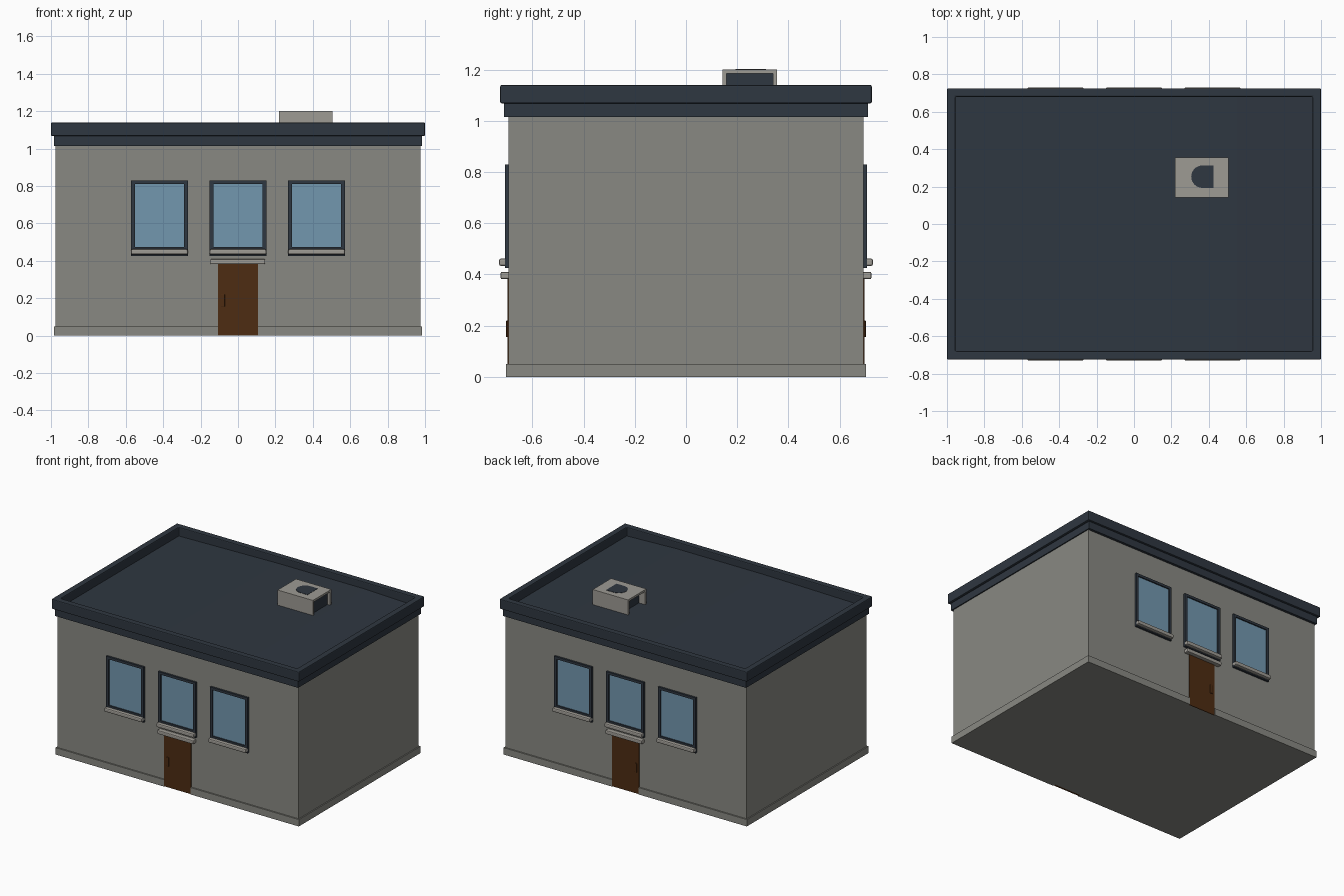
import bpy, bmesh, math

cube = bpy.data.objects.get("Cube")
if cube:
    bpy.data.objects.remove(cube, do_unlink=True)


def material(name, r, g, b):
    m = bpy.data.materials.new(name)
    m.use_nodes = True
    m.diffuse_color = (r, g, b, 1)
    bsdf = next(n for n in m.node_tree.nodes if n.type == 'BSDF_PRINCIPLED')
    bsdf.inputs["Base Color"].default_value = (r, g, b, 1)
    bsdf.inputs["Roughness"].default_value = 0.8
    return m


WALL = material("warm_grey_wall", 0.25, 0.25, 0.225)
TRIM = material("pale_grey_trim", 0.34, 0.325, 0.295)
SLATE = material("dark_slate", 0.028, 0.038, 0.052)
GLASS = material("blue_glass", 0.17, 0.31, 0.43)
WOOD = material("brown_wood", 0.075, 0.025, 0.006)


def finish(name, bm, mat, bevel=0):
    bmesh.ops.recalc_face_normals(bm, faces=bm.faces)
    mesh = bpy.data.meshes.new(name)
    bm.to_mesh(mesh)
    bm.free()
    mesh.materials.append(mat)
    obj = bpy.data.objects.new(name, mesh)
    bpy.context.collection.objects.link(obj)
    if bevel:
        mod = obj.modifiers.new("soft_edges", 'BEVEL')
        mod.width = bevel
        mod.segments = 2
    return obj


def box(name, xs, ys, zs, mat, bevel=0):
    bm = bmesh.new()
    bmesh.ops.create_cube(bm, size=1)
    for v in bm.verts:
        for i, (lo, hi) in enumerate((xs, ys, zs)):
            v.co[i] = hi if v.co[i] > 0 else lo
    return finish(name, bm, mat, bevel)


def prism(name, outline, axis, lo, hi, mat):
    """Extrude a 2D outline along the given axis (1 = y, 2 = z)."""
    bm = bmesh.new()
    place = (lambda p: (p[0], lo, p[1])) if axis == 1 else (lambda p: (p[0], p[1], lo))
    face = bm.faces.new([bm.verts.new(place(p)) for p in outline])
    new = bmesh.ops.extrude_face_region(bm, geom=[face])["geom"]
    for v in new:
        if isinstance(v, bmesh.types.BMVert):
            v.co[axis] = hi
    return finish(name, bm, mat)


def ring(name, x, y, inner_x, inner_y, zs, mat, bevel=0):
    """Rectangular hollow band around the building."""
    bm = bmesh.new()
    corners = [(-1, -1), (1, -1), (1, 1), (-1, 1)]
    loops = []
    for z in zs:
        for a, b in ((x, y), (inner_x, inner_y)):
            loops.append([bm.verts.new((sx * a, sy * b, z)) for sx, sy in corners])
    low_out, low_in, top_out, top_in = loops
    for a, b in ((low_out, top_out), (top_out, top_in), (top_in, low_in), (low_in, low_out)):
        for i in range(4):
            j = (i + 1) % 4
            bm.faces.new((a[i], a[j], b[j], b[i]))
    return finish(name, bm, mat, bevel)


# Main body
WX, WY = 0.975, 0.692
box("walls", (-WX, WX), (-WY, WY), (0, 1.03), WALL)

# Stepped cornice and roof with a shallow crown
ring("lower_cornice", 0.983, 0.71, 0.95, 0.67, (1.015, 1.075), SLATE)
ring("parapet", 1.0, 0.725, 0.955, 0.68, (1.068, 1.14), SLATE, 0.006)
roof_profile = [(-0.97, 1.02), (0.97, 1.02), (0.97, 1.075), (0.55, 1.09), (-0.15, 1.09), (-0.97, 1.075)]
prism("roof_deck", roof_profile, 1, -0.69, 0.69, SLATE)

# Rooftop unit: casing open at both ends, with a dark core
AX, AY, TOP = (0.22, 0.505), (0.143, 0.355), 1.2
box("unit_top", AX, AY, (TOP - 0.015, TOP), TRIM)
box("unit_front", AX, (AY[0], AY[0] + 0.015), (1.08, TOP - 0.015), TRIM)
box("unit_back", AX, (AY[1] - 0.015, AY[1]), (1.08, TOP - 0.015), TRIM)
box("unit_core", (AX[0] + 0.05, AX[1] - 0.02), (AY[0] + 0.015, AY[1] - 0.015),
    (1.08, TOP - 0.015), SLATE)
R, CX, CY = 0.06, 0.366, 0.253
vent = [(CX + R * math.cos(t), CY + R * math.sin(t))
        for t in (math.pi * (0.5 + i / 16) for i in range(17))]
vent += [(CX + R, CY - R), (CX + R, CY + R)]
prism("unit_vent", vent, 2, TOP - 0.001, TOP + 0.002, SLATE)

# Plinth: sides run through, front and back stop at the doorway
for s, side in ((-1, "right"), (1, "left")):
    box(side + "_plinth", sorted((s * 0.96, s * 0.983)), (-0.702, 0.702), (0, 0.05), WALL)


def facade(s, label):
    """Windows, door and plinth for one long wall; s is the y direction."""
    def part(name, xs, depth, zs, mat, bevel=0):
        ys = sorted((s * (WY - 0.01), s * depth))
        return box(label + "_" + name, xs, ys, zs, mat, bevel)

    for c, pos in ((-0.42, "right"), (0, "middle"), (0.42, "left")):
        n = pos + "_window_"
        half, edge = 0.152, 0.02
        part(n + "glass", (c - half + 0.01, c + half - 0.01), 0.697, (0.44, 0.82), GLASS)
        for k, bar in ((-1, "frame_right"), (1, "frame_left")):
            part(n + bar, sorted((c + k * half, c + k * (half - edge))), 0.706, (0.425, 0.83), SLATE)
        part(n + "frame_top", (c - half + edge, c + half - edge), 0.706, (0.812, 0.83), SLATE)
        part(n + "frame_bottom", (c - half + edge, c + half - edge), 0.706, (0.425, 0.475), SLATE)
        part(n + "sill", (c - half, c + half), 0.73, (0.433, 0.462), TRIM, 0.008)

    part("door", (-0.108, 0.108), 0.697, (0, 0.386), WOOD)
    part("door_handle", (-0.092, -0.07), 0.702, (0.155, 0.22), WOOD, 0.003)
    part("door_lintel", (-0.148, 0.145), 0.724, (0.382, 0.41), TRIM, 0.006)
    for k, pos in ((-1, "right"), (1, "left")):
        part(pos + "_plinth", sorted((k * 0.108, k * 0.97)), 0.702, (0, 0.05), WALL)


facade(-1, "front")
facade(1, "back")
